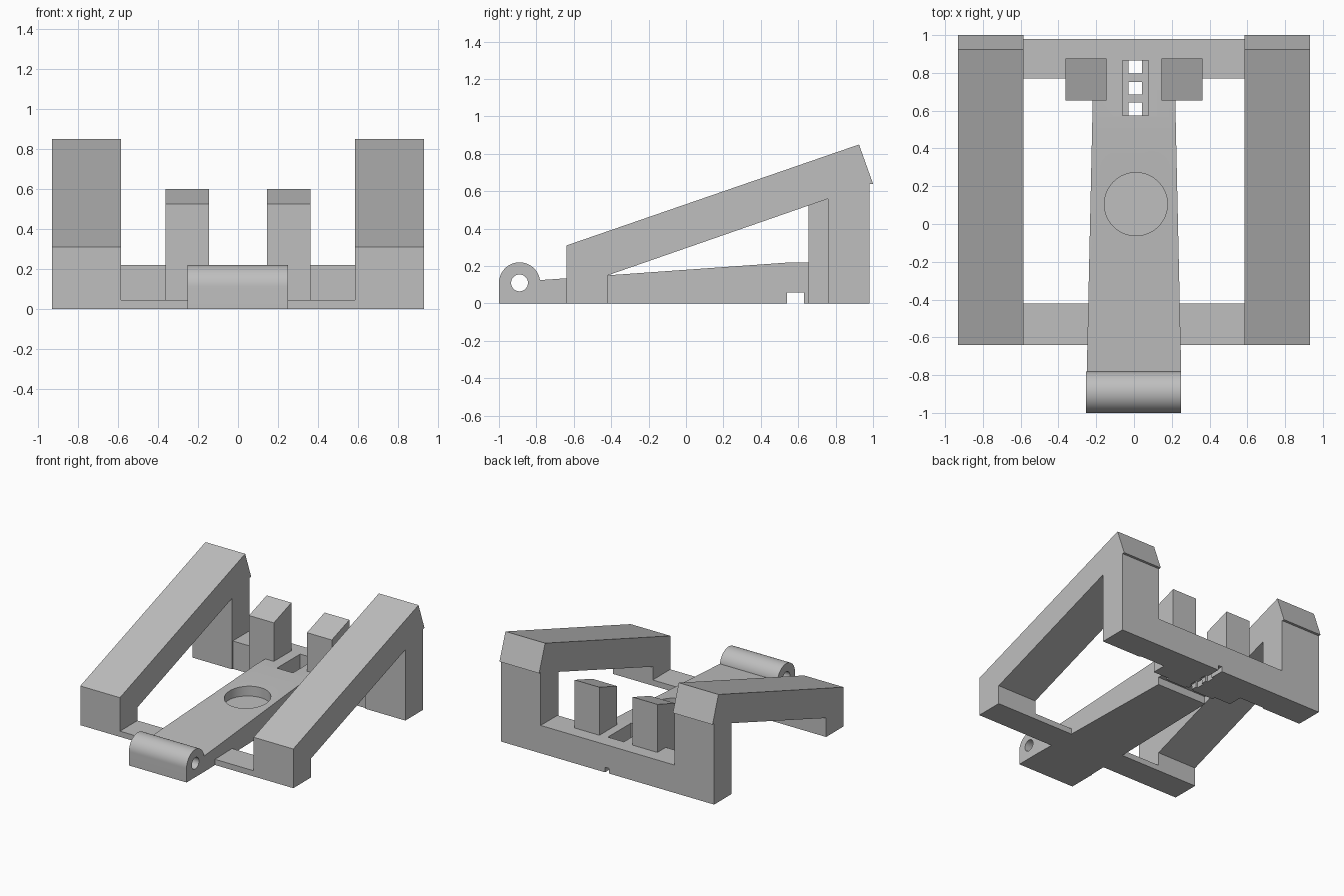
import bpy, bmesh, math

default = bpy.data.objects.get("Cube")
if default:
    bpy.data.objects.remove(default, do_unlink=True)

grey = bpy.data.materials.new("plain grey")
grey.use_nodes = True
colour = (0.52, 0.52, 0.52, 1)
grey.diffuse_color = colour
grey.node_tree.nodes["Principled BSDF"].inputs["Base Color"].default_value = colour


def extrude_profile(name, points, x0, x1):
    """Side outline in (y, z), extruded from x0 to x1."""
    bm = bmesh.new()
    face = bm.faces.new([bm.verts.new((x0, y, z)) for y, z in points])
    extruded = bmesh.ops.extrude_face_region(bm, geom=[face])["geom"]
    verts = [v for v in extruded if isinstance(v, bmesh.types.BMVert)]
    bmesh.ops.translate(bm, verts=verts, vec=(x1 - x0, 0, 0))
    bmesh.ops.recalc_face_normals(bm, faces=bm.faces)
    mesh = bpy.data.meshes.new(name)
    bm.to_mesh(mesh)
    bm.free()
    mesh.materials.append(grey)
    obj = bpy.data.objects.new(name, mesh)
    bpy.context.collection.objects.link(obj)
    return obj


def box(name, x0, x1, y0, y1, z0, z1):
    return extrude_profile(name, [(y0, z0), (y1, z0), (y1, z1), (y0, z1)], x0, x1)


def cylinder(name, radius, depth, location, rotation=(0, 0, 0)):
    bpy.ops.mesh.primitive_cylinder_add(vertices=64, radius=radius, depth=depth,
                                        location=location, rotation=rotation)
    obj = bpy.context.object
    obj.name = name
    obj.data.materials.append(grey)
    return obj


def select(obj):
    bpy.ops.object.select_all(action='DESELECT')
    obj.select_set(True)
    bpy.context.view_layer.objects.active = obj


def combine(target, other, operation):
    """Apply a boolean and remove the helper."""
    other.hide_render = True
    mod = target.modifiers.new("combine", 'BOOLEAN')
    mod.operation = operation
    mod.solver = 'EXACT'
    mod.object = other
    select(target)
    bpy.ops.object.modifier_apply(modifier=mod.name)
    bpy.data.objects.remove(other, do_unlink=True)


# Sloping side arms with their front and rear legs
arm = [(-0.64, 0), (-0.64, 0.31), (0.925, 0.85), (1.0, 0.64), (0.98, 0.64),
       (0.98, 0), (0.76, 0), (0.76, 0.56), (-0.42, 0.15), (-0.42, 0)]
post = [(0.655, 0), (0.875, 0), (0.875, 0.6), (0.655, 0.525)]
for side, sign in (("left", 1), ("right", -1)):
    extrude_profile(side + "_arm", arm, sign * 0.585, sign * 0.932)
    # Slant-topped upright posts
    extrude_profile(side + "_post", post, sign * 0.145, sign * 0.362)

# Thin front bar
box("front_bar", -0.585, 0.585, -0.64, -0.42, 0, 0.045)

# Tapered centre plate, joined to the rear bar
plate = extrude_profile("centre_plate", [(-0.78, 0), (0.85, 0), (0.85, 0.22),
                                         (0.56, 0.22), (-0.78, 0.125)], -1, 1)
for v in plate.data.vertices:
    v.co.x *= 0.25 - 0.022 * (v.co.y + 0.78)
combine(plate, box("rear_bar", -0.585, 0.585, 0.77, 0.98, 0, 0.22), 'UNION')

# Round recess, slotted pocket and grooves underneath
combine(plate, cylinder("round_cutter", 0.167, 0.2, (0.01, 0.105, 0.22)), 'DIFFERENCE')
combine(plate, box("pocket_cutter", -0.062, 0.078, 0.575, 0.865, 0.1, 0.4), 'DIFFERENCE')
combine(plate, box("cross_groove", -0.5, 0.5, 0.54, 0.63, -0.1, 0.06), 'DIFFERENCE')
combine(plate, box("rear_groove", -0.012, 0.022, 0.6, 1.1, -0.1, 0.04), 'DIFFERENCE')
for y0 in (0.575, 0.685, 0.797):
    combine(plate, box("slot_cutter", -0.028, 0.042, y0, y0 + 0.068, -0.1, 0.3), 'DIFFERENCE')

# Front hinge barrel with its pin hole
outline = [(-1.0, 0)]
for i in range(33):
    a = math.radians(180 - i * 172 / 32)
    outline.append((-0.89 + 0.11 * math.cos(a), 0.11 + 0.11 * math.sin(a)))
outline.append((-0.78, 0))
hinge = extrude_profile("hinge_barrel", outline, -0.254, 0.25)
pin = cylinder("pin_cutter", 0.045, 1, (0, -0.89, 0.11), (0, math.pi / 2, 0))
combine(hinge, pin, 'DIFFERENCE')

for obj in (plate, hinge):
    select(obj)
    bpy.ops.object.shade_smooth_by_angle(angle=math.radians(30))
